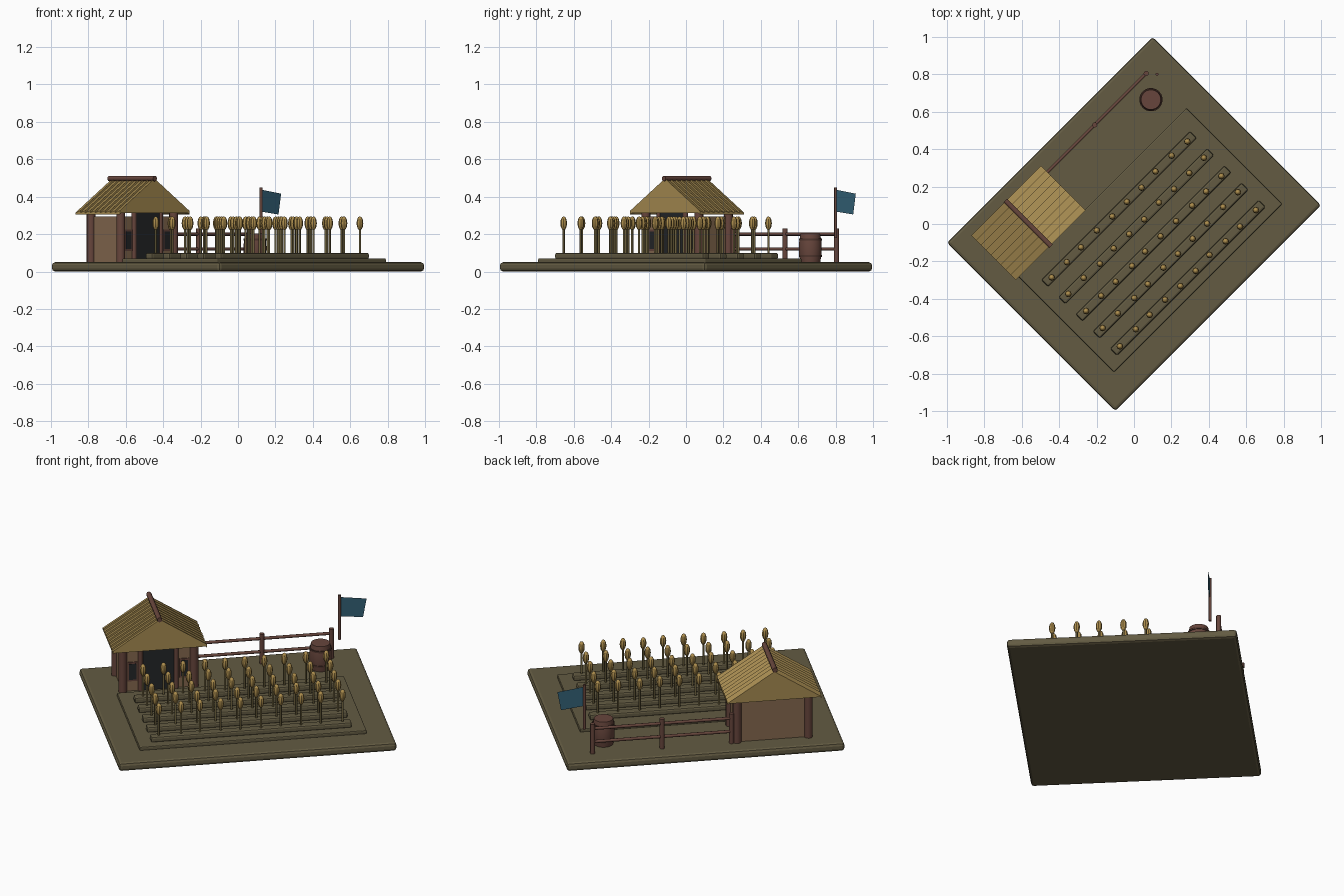
import bpy, bmesh, math, random
from mathutils import Matrix, Vector

if "Cube" in bpy.data.objects:
    bpy.data.objects.remove(bpy.data.objects["Cube"])

random.seed(4)
TURN = math.radians(45)   # the whole plot sits diagonally; parts are laid out along its own sides


def mat(name, rgb):
    m = bpy.data.materials.new(name)
    m.diffuse_color = (*rgb, 1)
    m.use_nodes = True
    m.node_tree.nodes["Principled BSDF"].inputs["Base Color"].default_value = m.diffuse_color
    return m


SOIL = mat("soil", (0.125, 0.105, 0.055))
STRAW = mat("straw", (0.40, 0.27, 0.085))
GRAIN = mat("grain", (0.42, 0.27, 0.075))
STALK = mat("stalk", (0.16, 0.125, 0.05))
WOOD = mat("wood", (0.135, 0.06, 0.045))
BAND = mat("dark wood", (0.075, 0.035, 0.026))
CLAY = mat("clay wall", (0.24, 0.145, 0.08))
DARK = mat("dark opening", (0.018, 0.02, 0.022))
BLUE = mat("blue cloth", (0.035, 0.125, 0.19))


def finish(name, bm, material, smooth=False, bevel=0):
    bmesh.ops.recalc_face_normals(bm, faces=bm.faces)
    me = bpy.data.meshes.new(name)
    bm.to_mesh(me)
    bm.free()
    me.materials.append(material)
    ob = bpy.data.objects.new(name, me)
    bpy.context.collection.objects.link(ob)
    ob.rotation_euler.z = TURN
    if bevel:
        mod = ob.modifiers.new("bevel", "BEVEL")
        mod.width, mod.segments = bevel, 2
    if smooth:
        bpy.ops.object.select_all(action="DESELECT")
        ob.select_set(True)
        bpy.context.view_layer.objects.active = ob
        bpy.ops.object.shade_smooth_by_angle(angle=math.radians(40))
    return ob


def add_box(bm, u0, u1, v0, v1, z0, z1):
    m = Matrix.Translation(((u0 + u1) / 2, (v0 + v1) / 2, (z0 + z1) / 2))
    bmesh.ops.create_cube(bm, size=1, matrix=m @ Matrix.Diagonal((u1 - u0, v1 - v0, z1 - z0, 1)))


def add_rod(bm, a, b, r, sides=10):
    a, b = Vector(a), Vector(b)
    d = b - a
    m = Matrix.Translation((a + b) / 2) @ d.to_track_quat("Z", "Y").to_matrix().to_4x4()
    bmesh.ops.create_cone(bm, cap_ends=True, segments=sides, radius1=r, radius2=r,
                          depth=d.length, matrix=m)


def box(name, material, *dims, bevel=0):
    bm = bmesh.new()
    add_box(bm, *dims)
    return finish(name, bm, material, bevel=bevel)


def rods(name, material, items):
    bm = bmesh.new()
    for a, b, r in items:
        add_rod(bm, a, b, r)
    return finish(name, bm, material, smooth=True)


def lathe(name, material, centre, profile, sides=20):
    bm = bmesh.new()
    rings = [[bm.verts.new((centre[0] + r * math.cos(t), centre[1] + r * math.sin(t), z))
              for t in (2 * math.pi * i / sides for i in range(sides))] for r, z in profile]
    for lo, hi in zip(rings, rings[1:]):
        for i in range(sides):
            j = (i + 1) % sides
            bm.faces.new((lo[i], lo[j], hi[j], hi[i]))
    bm.faces.new(rings[0])
    bm.faces.new(rings[-1])
    return finish(name, bm, material, smooth=True)


# Ground slab, raised field and planting rows
box("ground", SOIL, -0.778, 0.778, -0.637, 0.637, 0, 0.05, bevel=0.016)
box("field", SOIL, -0.636, 0.636, -0.485, 0.24, 0.045, 0.07, bevel=0.006)
row_v = [0.113 - 0.13 * i for i in range(5)]
bm = bmesh.new()
for v in row_v:
    add_box(bm, -0.562, 0.562, v - 0.026, v + 0.026, 0.065, 0.1)
finish("planting_rows", bm, SOIL, bevel=0.01)

# Crop: thin stalks with oval heads
stalks, heads = [], bmesh.new()
for v in row_v:
    for i in range(10):
        u = -0.51 + i * 1.02 / 9 + random.uniform(-0.006, 0.006)
        w = v + random.uniform(-0.005, 0.005)
        stalks.append(((u, w, 0.095), (u, w, 0.24), 0.006))
        bmesh.ops.create_uvsphere(heads, u_segments=8, v_segments=6, radius=1,
                                  matrix=Matrix.Translation((u, w, 0.258)) @ Matrix.Diagonal((0.018, 0.018, 0.037, 1)))
rods("crop_stalks", STALK, stalks)
finish("crop_heads", heads, GRAIN, smooth=True)

# Hut: walls, posts, openings
CU, CV, A, B = -0.395, 0.404, 0.20, 0.112
box("hut_walls", CLAY, CU - A, CU + A, CV - B, CV + B, 0.045, 0.295)
posts = [((CU + s * A, CV + t * B, 0.045), (CU + s * A, CV + t * B, 0.312), 0.024)
         for s in (-1, 1) for t in (-1, 1)]
front = CV - B
posts += [((CU + s * 0.1, front, 0.045), (CU + s * 0.1, front, 0.312), 0.014) for s in (-1, 1)]
rods("hut_posts", WOOD, posts)
box("doorway", DARK, CU - 0.088, CU + 0.088, front - 0.006, front + 0.002, 0.05, 0.312)
for s, side in ((-1, "left"), (1, "right")):
    u = CU + s * 0.145
    box(side + "_window_frame", WOOD, u - 0.028, u + 0.028, front - 0.005, front + 0.002, 0.11, 0.225)
    box(side + "_window", DARK, u - 0.02, u + 0.02, front - 0.008, front, 0.12, 0.215)

# Thatched gable roof: solid core with strips running down both slopes
EAVE, TOP, HALF, V0, V1 = 0.312, 0.482, 0.255, 0.236, 0.572
bm = bmesh.new()
ends = [[bm.verts.new((CU + du, v, z)) for du, z in ((-HALF, EAVE), (HALF, EAVE), (0, TOP))] for v in (V0, V1)]
bm.faces.new(ends[0])
bm.faces.new(ends[1])
for i in range(3):
    j = (i + 1) % 3
    bm.faces.new((ends[0][i], ends[0][j], ends[1][j], ends[1][i]))
finish("roof_core", bm, STRAW)
bm = bmesh.new()
N = 9
step = (V1 - V0) / N
for s in (-1, 1):
    for i in range(N):
        v = V0 + i * step
        # each strip is tilted so that one long edge stands proud of the next
        sect = ((v, -0.004), (v + step, -0.004), (v + step, 0.004), (v, 0.015))
        lo = [bm.verts.new((CU + s * (HALF + 0.008), w, EAVE - 0.002 + h)) for w, h in sect]
        hi = [bm.verts.new((CU, w, TOP + h)) for w, h in sect]
        bm.faces.new(lo)
        bm.faces.new(hi)
        for k in range(4):
            j = (k + 1) % 4
            bm.faces.new((lo[k], lo[j], hi[j], hi[k]))
finish("roof_strips", bm, STRAW)
rods("ridge_pole", WOOD, [((CU - 0.003, V0 - 0.006, 0.497), (CU - 0.003, V1 + 0.004, 0.497), 0.0145)])

# Fence behind the field
FV = 0.523
rods("fence_posts", WOOD, [((u, FV, 0.045), (u, FV, 0.23), 0.014) for u in (-0.163, 0.226, 0.615)])
rods("fence_rails", WOOD, [((-0.163, FV, z), (0.615, FV, z), 0.009) for z in (0.12, 0.2)])

# Barrel with hoops
BC = (0.534, 0.406)
lathe("barrel", WOOD, BC, [(0.053, 0.045), (0.06, 0.09), (0.062, 0.125), (0.06, 0.16), (0.053, 0.203)])
for z, label in ((0.083, "lower"), (0.172, "upper")):
    lathe(label + "_hoop", BAND, BC, [(0.058, z - 0.005), (0.0625, z - 0.005), (0.0625, z + 0.005), (0.058, z + 0.005)])

# Flag on a pole
PU, PV = 0.653, 0.479
rods("flag_pole", WOOD, [((PU, PV, 0.18), (PU, PV, 0.45), 0.008)])
bm = bmesh.new()
bm.faces.new([bm.verts.new((PU + du, PV, z)) for du, z in
              ((0.005, 0.32), (0.132, 0.305), (0.152, 0.416), (0.005, 0.437))])
finish("flag", bm, BLUE)
